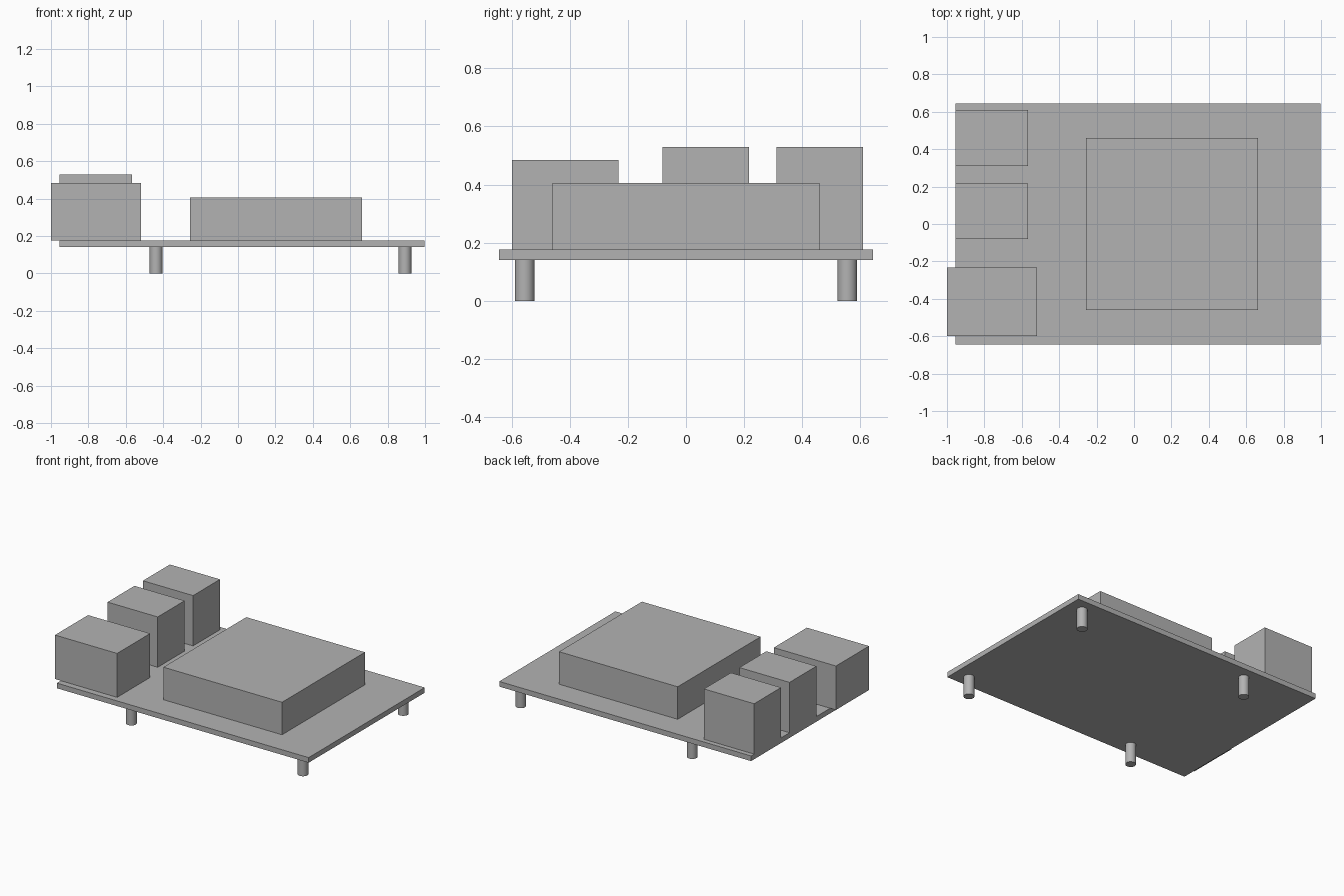
import bpy
import math

cube = bpy.data.objects.get("Cube")
if cube:
    bpy.data.objects.remove(cube, do_unlink=True)

# Single plain grey material
grey = bpy.data.materials.new("plain_grey")
grey.use_nodes = True
colour = (0.45, 0.45, 0.45, 1)
grey.diffuse_color = colour
grey.node_tree.nodes["Principled BSDF"].inputs["Base Color"].default_value = colour

UNDERSIDE, DECK = 0.141, 0.177


def finish(name):
    obj = bpy.context.object
    obj.name = name
    obj.data.materials.append(grey)
    return obj


def box(name, x, y, z):
    """Box spanning the given (low, high) ranges."""
    spans = (x, y, z)
    bpy.ops.mesh.primitive_cube_add(size=1, location=[(a + b) / 2 for a, b in spans])
    obj = finish(name)
    obj.scale = [b - a for a, b in spans]
    bpy.ops.object.transform_apply(location=False, rotation=False, scale=True)
    return obj


# Circuit board and the large central block
box("board", (-0.955, 0.998), (-0.643, 0.643), (UNDERSIDE, DECK))
box("cooler_block", (-0.257, 0.663), (-0.459, 0.459), (DECK, 0.405))

# Sockets along the right edge; the network one overhangs it
box("network_socket", (-1.0, -0.518), (-0.599, -0.233), (DECK, 0.485))
for name, y in (("middle_port", -0.081), ("rear_port", 0.311)):
    box(name, (-0.955, -0.566), (y, y + 0.298), (DECK, 0.53))

# Four round standoffs
for side, x in (("right", -0.438), ("left", 0.893)):
    for end, y in (("front", -0.555), ("rear", 0.555)):
        bpy.ops.mesh.primitive_cylinder_add(
            vertices=32, radius=0.034, depth=UNDERSIDE, location=(x, y, UNDERSIDE / 2))
        finish(f"{end}_{side}_standoff")
        bpy.ops.object.shade_smooth_by_angle(angle=math.radians(35))
